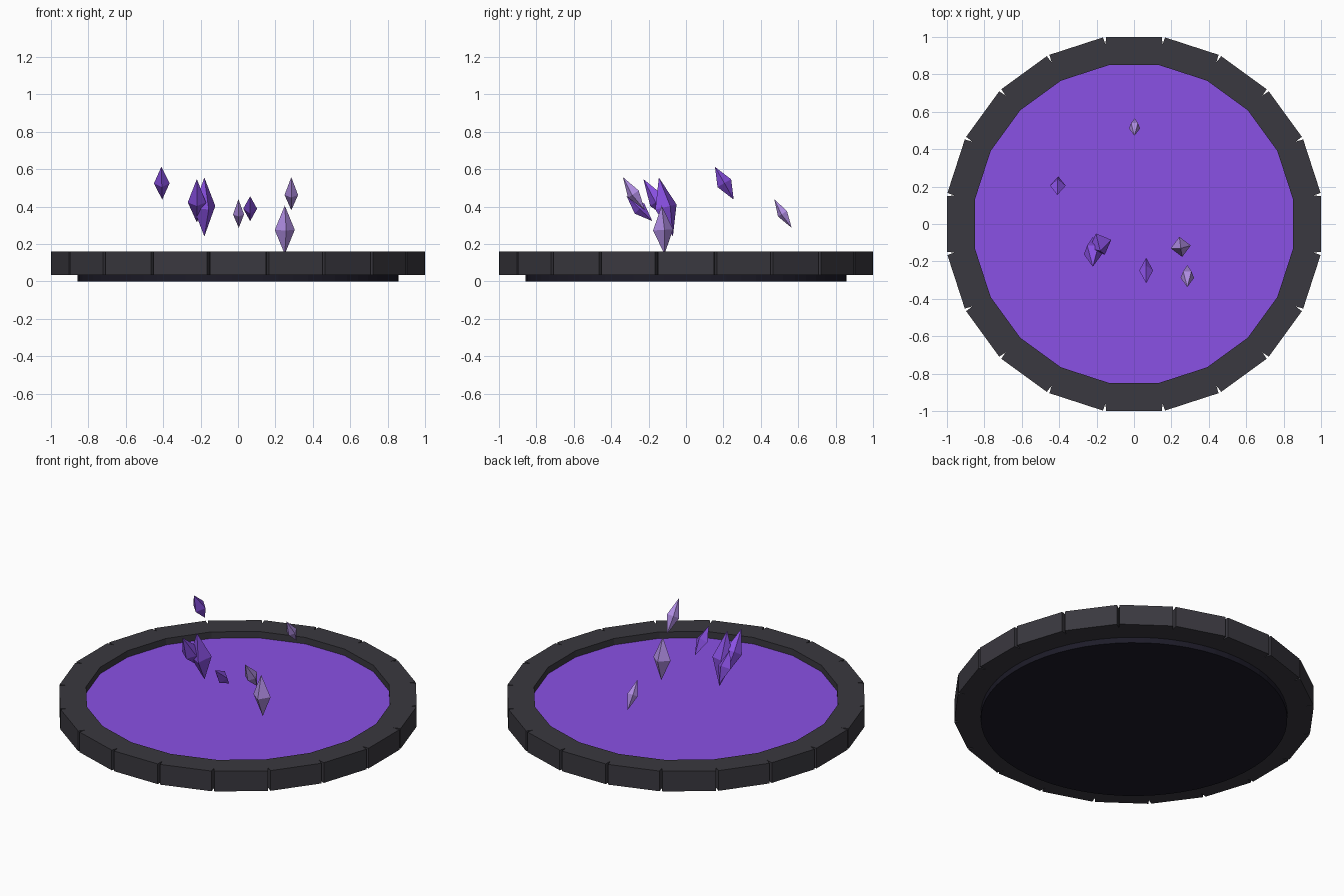
import bpy, bmesh
from math import radians, cos, sin
from mathutils import Vector, Matrix

if "Cube" in bpy.data.objects:
    bpy.data.objects.remove(bpy.data.objects["Cube"], do_unlink=True)

SIDES = 20
STEP = radians(360 / SIDES)
INNER_RADIUS = 0.86


def material(name, colour):
    m = bpy.data.materials.new(name)
    m.use_nodes = True
    m.diffuse_color = (*colour, 1)
    m.node_tree.nodes["Principled BSDF"].inputs["Base Color"].default_value = (*colour, 1)
    return m


stone = material("dark stone", (0.042, 0.040, 0.050))
underside = material("black stone", (0.012, 0.011, 0.021))
violet = material("violet", (0.255, 0.082, 0.78))
lilac = material("pale lilac", (0.43, 0.265, 0.76))


def add_object(name, bm, mat):
    bmesh.ops.recalc_face_normals(bm, faces=bm.faces)
    mesh = bpy.data.meshes.new(name)
    bm.to_mesh(mesh)
    bm.free()
    mesh.materials.append(mat)
    obj = bpy.data.objects.new(name, mesh)
    bpy.context.collection.objects.link(obj)
    return obj


def disc(name, sides, radius, low, high, mat):
    bm = bmesh.new()
    place = Matrix.Translation((0, 0, (low + high) / 2)) @ Matrix.Rotation(STEP / 2, 4, "Z")
    bmesh.ops.create_cone(bm, cap_ends=True, segments=sides, radius1=radius,
                          radius2=radius, depth=high - low, matrix=place)
    return add_object(name, bm, mat)


# Stone rim: flat blocks with a V notch at every outer corner
def stone_rim(low, high):
    bm = bmesh.new()
    gap = radians(0.45)
    outer = 1 / cos(STEP / 2 - gap)

    def point(angle, radius):
        return bm.verts.new((radius * cos(angle), radius * sin(angle), low))

    corners = []
    for k in range(SIDES):
        a = (k + 0.5) * STEP
        corners.append((point(a, INNER_RADIUS), point(a, 0.97),
                        point(a - gap, outer), point(a + gap, outer)))
    for k in range(SIDES):
        inner, notch, _, after = corners[k]
        inner2, notch2, before, _ = corners[(k + 1) % SIDES]
        bm.faces.new((inner, notch, after, before, notch2, inner2))
    # Keep the lower faces so the rim is closed
    copy = bmesh.ops.extrude_face_region(bm, geom=bm.faces[:], use_keep_orig=True)
    top = [v for v in copy["geom"] if isinstance(v, bmesh.types.BMVert)]
    bmesh.ops.translate(bm, verts=top, vec=(0, 0, high - low))
    return add_object("stone_rim", bm, stone)


stone_rim(0.035, 0.16)
disc("pool_surface", SIDES, INNER_RADIUS, 0.05, 0.12, violet)
disc("base_disc", 64, INNER_RADIUS, 0, 0.05, underside)


# Floating crystals: faceted double points between two tips
def crystal(name, top, bottom, radius, sides, spin, mat):
    top, bottom = Vector(top), Vector(bottom)
    axis = top - bottom
    turn = Vector((0, 0, 1)).rotation_difference(axis).to_matrix().to_4x4()
    bm = bmesh.new()
    tips = [bm.verts.new((0, 0, s * axis.length / 2)) for s in (1, -1)]
    waist = [bm.verts.new((radius * cos(a), radius * sin(a), 0))
             for a in (radians(spin + 360 * i / sides) for i in range(sides))]
    for i in range(sides):
        for tip in tips:
            bm.faces.new((waist[i], waist[(i + 1) % sides], tip))
    bm.transform(Matrix.Translation((top + bottom) / 2) @ turn)
    return add_object(name, bm, mat)


crystal("high_crystal", (-0.41, 0.155, 0.612), (-0.405, 0.255, 0.437), 0.042, 4, 0, violet)
crystal("slim_crystal", (-0.22, -0.228, 0.547), (-0.22, -0.07, 0.315), 0.051, 5, -90, violet)
crystal("large_crystal", (-0.18, -0.145, 0.555), (-0.18, -0.07, 0.24), 0.063, 4, 22, violet)
crystal("small_crystal", (0.065, -0.317, 0.455), (0.065, -0.18, 0.322), 0.037, 4, 0, violet)
crystal("upright_pale_crystal", (0.25, -0.13, 0.405), (0.25, -0.115, 0.145), 0.054, 4, 8, lilac)
crystal("front_pale_crystal", (0.285, -0.337, 0.557), (0.285, -0.22, 0.38), 0.038, 5, -90, lilac)
crystal("back_pale_crystal", (0.002, 0.472, 0.439), (0.004, 0.565, 0.286), 0.031, 5, -90, lilac)
